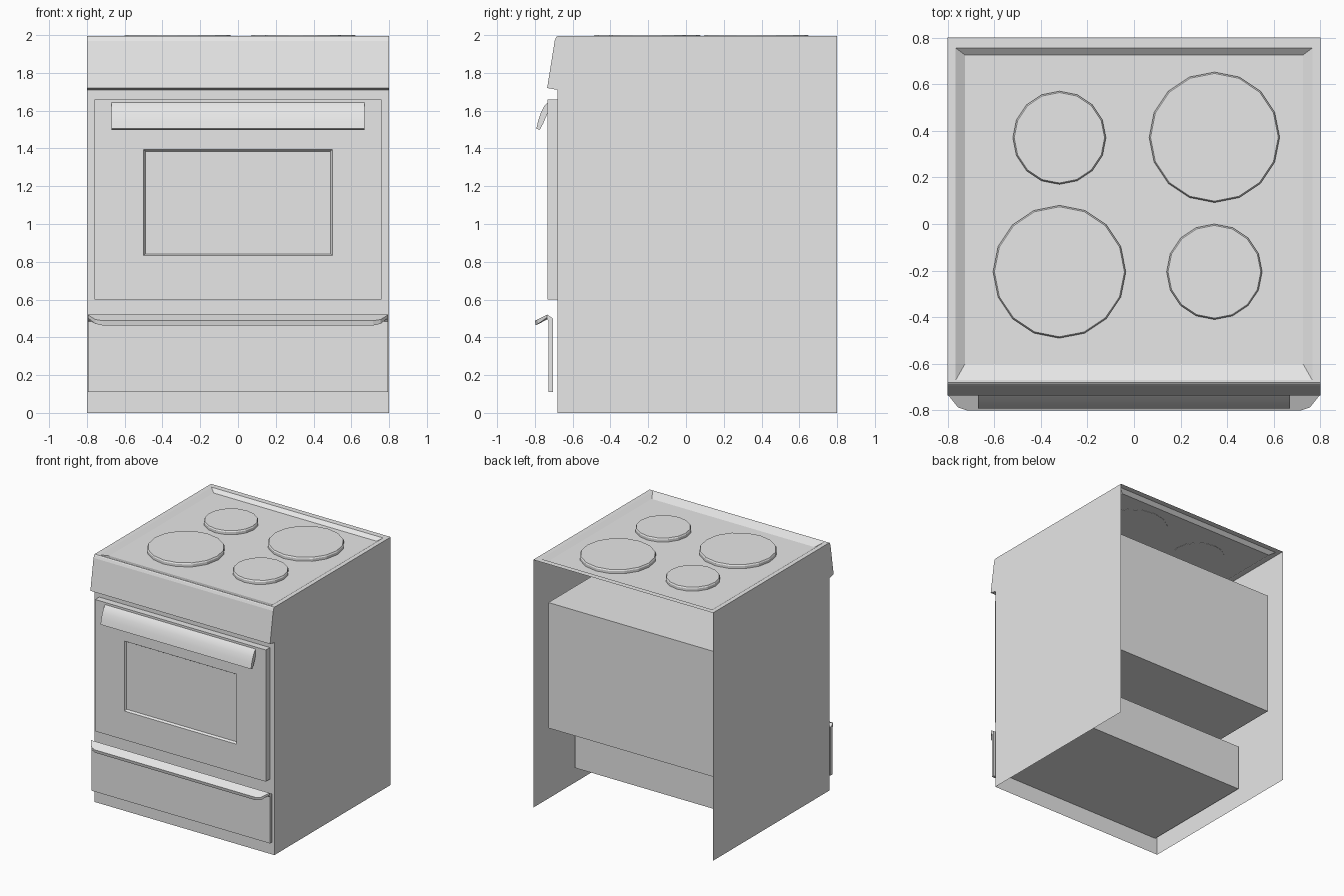
import bpy
import bmesh
import math

cube = bpy.data.objects.get("Cube")
if cube:
    bpy.data.objects.remove(cube, do_unlink=True)

# One enamel colour for the whole appliance
enamel = bpy.data.materials.new("light_grey_enamel")
enamel.use_nodes = True
GREY = (0.8, 0.8, 0.8, 1)
enamel.diffuse_color = GREY
enamel.node_tree.nodes["Principled BSDF"].inputs["Base Color"].default_value = GREY


def finish(name, bm, smooth=False, normals=True):
    if normals:
        bmesh.ops.recalc_face_normals(bm, faces=bm.faces)
    mesh = bpy.data.meshes.new(name)
    bm.to_mesh(mesh)
    bm.free()
    mesh.materials.append(enamel)
    ob = bpy.data.objects.new(name, mesh)
    bpy.context.collection.objects.link(ob)
    if smooth:
        bpy.ops.object.select_all(action="DESELECT")
        ob.select_set(True)
        bpy.context.view_layer.objects.active = ob
        bpy.ops.object.shade_smooth_by_angle(angle=math.radians(40))
    return ob


def loft(name, rings, cap_start=True, cap_end=True, smooth=False):
    """Skin a list of closed rings, each with the same number of points."""
    bm = bmesh.new()
    loops = [[bm.verts.new(p) for p in ring] for ring in rings]
    n = len(loops[0])
    for a, b in zip(loops, loops[1:]):
        for i in range(n):
            j = (i + 1) % n
            bm.faces.new((a[i], a[j], b[j], b[i]))
    if cap_start:
        bm.faces.new(loops[0][::-1])
    if cap_end:
        bm.faces.new(loops[-1])
    return finish(name, bm, smooth)


def extrude_x(name, profile, half, smooth=False):
    return loft(name, [[(x, y, z) for y, z in profile] for x in (-half, half)],
                smooth=smooth)


def rect_xz(half, z0, z1, y):
    return [(-half, y, z0), (half, y, z0), (half, y, z1), (-half, y, z1)]


def rect_xy(half, y0, y1, z):
    return [(-half, y0, z), (half, y0, z), (half, y1, z), (-half, y1, z)]


def sheet(name, points):
    bm = bmesh.new()
    bm.faces.new([bm.verts.new(p) for p in points])
    return finish(name, bm, normals=False)


FRONT, BACK, HALF, RIM = -0.68, 0.8, 0.8, 1.995

# Thin shell, open at the back and underneath
for side, name in ((1, "left_side_panel"), (-1, "right_side_panel")):
    corners = [(FRONT, 0), (BACK, 0), (BACK, RIM), (FRONT, RIM)]
    sheet(name, [(side * HALF, y, z) for y, z in corners[::side]])
sheet("front_frame", rect_xz(HALF, 0, RIM, FRONT))

# Cooktop: flat rim sloping down to a shallow tray
loft("cooktop", [
    rect_xy(HALF, FRONT, BACK, RIM),
    rect_xy(0.765, -0.67, 0.755, RIM),
    rect_xy(0.725, -0.60, 0.725, 1.97),
], cap_start=False)

# Hotplates
for name, x, y, r in (
    ("back_right_hotplate", 0.345, 0.372, 0.28),
    ("back_left_hotplate", -0.32, 0.37, 0.2),
    ("front_left_hotplate", -0.32, -0.205, 0.285),
    ("front_right_hotplate", 0.345, -0.205, 0.205),
):
    rings = []
    for radius, z in ((r, 1.968), (r, 1.99), (r - 0.006, 2.0)):
        angles = [math.tau * i / 16 for i in range(16)]
        rings.append([(x + radius * math.cos(a), y + radius * math.sin(a), z)
                      for a in angles])
    loft(name, rings)

# Slanted control panel
extrude_x("control_panel", [(-0.68, RIM), (-0.687, 1.99), (-0.695, 1.97),
                            (-0.735, 1.72), (-0.68, 1.71)], HALF)

# Oven door with a recessed window
loft("oven_door", [
    rect_xz(0.76, 0.6, 1.66, FRONT),
    rect_xz(0.76, 0.6, 1.66, -0.732),
    rect_xz(0.5, 0.832, 1.395, -0.732),
    rect_xz(0.49, 0.842, 1.385, -0.715),
])

# Curved door handle
extrude_x("door_handle", [
    (-0.73, 1.645), (-0.75, 1.625), (-0.768, 1.59), (-0.782, 1.55),
    (-0.792, 1.505), (-0.775, 1.498), (-0.757, 1.53), (-0.742, 1.565),
    (-0.73, 1.595)], 0.67, smooth=True)

# Oven cavity and drawer box, seen through the open back
loft("oven_cavity", [rect_xz(0.735, 0.62, 1.63, FRONT),
                     rect_xz(0.735, 0.62, 1.63, 0.7)], cap_start=False)
loft("drawer_box", [rect_xz(0.78, 0.135, 0.505, FRONT),
                    rect_xz(0.78, 0.135, 0.505, 0.3)], cap_start=False)

# Drawer front: flat panel with a pull lip that tapers off at both ends
stations = [(-0.795, 0.03), (-0.755, 0.8), (-0.715, 1)]
stations += [(-x, f) for x, f in reversed(stations)]
rings = []
for x, f in stations:
    tip = [(-0.735 - 0.065 * f, 0.52 - 0.032 * f),
           (-0.735 - 0.06 * f, 0.505 - 0.042 * f)]
    profile = [(-0.705, 0.11), (-0.705, 0.5), (-0.735, 0.52), *tip,
               (-0.735, 0.495), (-0.727, 0.485), (-0.727, 0.11)]
    rings.append([(x, y, z) for y, z in profile])
loft("drawer_front", rings)
